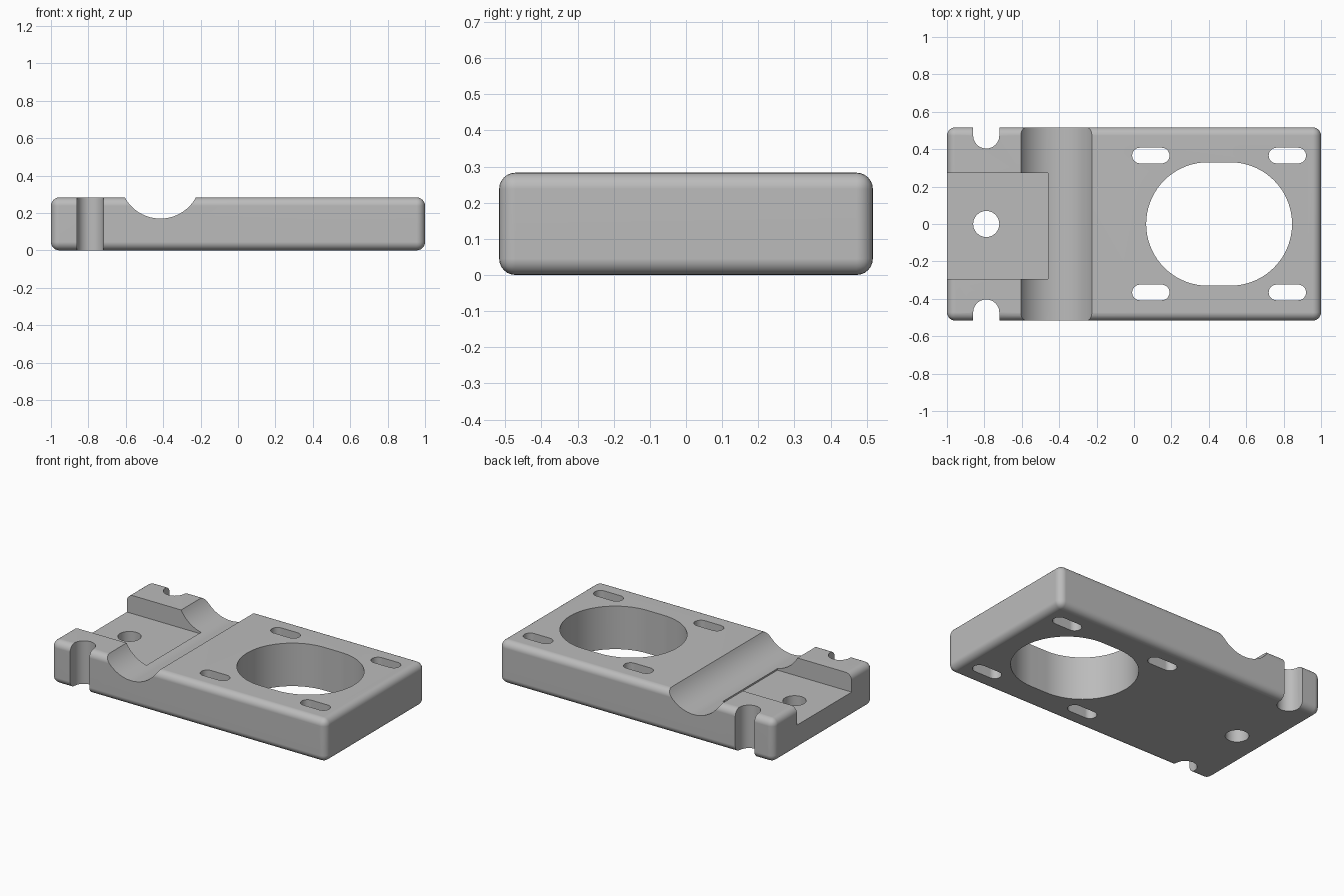
import bpy
import bmesh
from math import pi, cos, sin, radians
from mathutils import Vector

cube = bpy.data.objects.get("Cube")
if cube:
    bpy.data.objects.remove(cube, do_unlink=True)

LENGTH, WIDTH, HEIGHT, FILLET = 2.0, 1.034, 0.283, 0.045

grey = bpy.data.materials.new("plain grey")
grey.use_nodes = True
grey.diffuse_color = (0.5, 0.5, 0.5, 1)
grey.node_tree.nodes["Principled BSDF"].inputs["Base Color"].default_value = (0.5, 0.5, 0.5, 1)


def add_object(name, bm):
    bmesh.ops.recalc_face_normals(bm, faces=bm.faces)
    mesh = bpy.data.meshes.new(name)
    bm.to_mesh(mesh)
    bm.free()
    mesh.materials.append(grey)
    obj = bpy.data.objects.new(name, mesh)
    bpy.context.collection.objects.link(obj)
    return obj


def box(name, low, high):
    low, high = Vector(low), Vector(high)
    bm = bmesh.new()
    bmesh.ops.create_cube(bm, size=1)
    bmesh.ops.scale(bm, vec=high - low, verts=bm.verts)
    bmesh.ops.translate(bm, vec=(low + high) / 2, verts=bm.verts)
    return add_object(name, bm)


def prism(name, outline, start, depth):
    """Extrude a closed outline of points from start along depth."""
    bm = bmesh.new()
    face = bm.faces.new([bm.verts.new(Vector(start) + Vector(p)) for p in outline])
    top = bmesh.ops.extrude_face_region(bm, geom=[face])["geom"]
    moved = [v for v in top if isinstance(v, bmesh.types.BMVert)]
    bmesh.ops.translate(bm, vec=depth, verts=moved)
    return add_object(name, bm)


def slot(name, x, y, radius, reach=0.0, steps=12):
    """Vertical through hole; reach stretches it along x into a slot."""
    points = []
    for side in (1, -1):
        for i in range(steps + 1):
            if reach == 0 and i == steps:
                continue
            a = -pi / 2 + pi * i / steps
            points.append((side * (reach + radius * cos(a)), side * radius * sin(a), 0))
    return prism(name, points, (x, y, -0.1), (0, 0, HEIGHT + 0.2))


# Rounded base block
block = box("mounting_block", (-LENGTH / 2, -WIDTH / 2, 0), (LENGTH / 2, WIDTH / 2, HEIGHT))
rounding = block.modifiers.new("rounded_edges", "BEVEL")
rounding.width = FILLET
rounding.segments = 6

# Trough across the block and the open recess at its end
R = 0.216
circle = [(R * cos(2 * pi * i / 96), 0, R * sin(2 * pi * i / 96)) for i in range(96)]
cutters = [
    prism("trough_cutter", circle, (-0.415, -0.7, 0.386), (0, 1.4, 0)),
    box("recess_cutter", (-1.1, -0.294, 0.164), (-0.46, 0.273, 0.5)),
]

# Large opening and centre hole
cutters.append(slot("opening_cutter", 0.455, 0, 0.33, 0.06, 36))
cutters.append(slot("centre_hole_cutter", -0.79, 0, 0.07))

# Screw slots and open side notches
for side in (1, -1):
    for x in (0.09, 0.82):
        cutters.append(slot("screw_slot_cutter", x, side * 0.366, 0.042, 0.058))
    cutters.append(slot("notch_cutter", -0.79, side * 0.473, 0.07))
    cutters.append(box("notch_mouth_cutter", (-0.86, min(side * 0.473, side * 0.7), -0.1),
                       (-0.72, max(side * 0.473, side * 0.7), 0.4)))

for cutter in cutters:
    cutter.hide_render = True
    cut = block.modifiers.new(cutter.name, "BOOLEAN")
    cut.operation = "DIFFERENCE"
    cut.solver = "EXACT"
    cut.object = cutter

# Bake the cuts, then remove the cutters
depsgraph = bpy.context.evaluated_depsgraph_get()
baked = bpy.data.meshes.new_from_object(block.evaluated_get(depsgraph))
block.modifiers.clear()
block.data = baked
for cutter in cutters:
    bpy.data.objects.remove(cutter, do_unlink=True)
baked.materials.clear()
baked.materials.append(grey)
for face in baked.polygons:
    face.material_index = 0

# Smooth fillets and bores with crisp cut edges
bpy.ops.object.select_all(action="DESELECT")
block.select_set(True)
bpy.context.view_layer.objects.active = block
bpy.ops.object.shade_smooth_by_angle(angle=radians(25))
weighted = block.modifiers.new("flat_faces", "WEIGHTED_NORMAL")
weighted.keep_sharp = True
